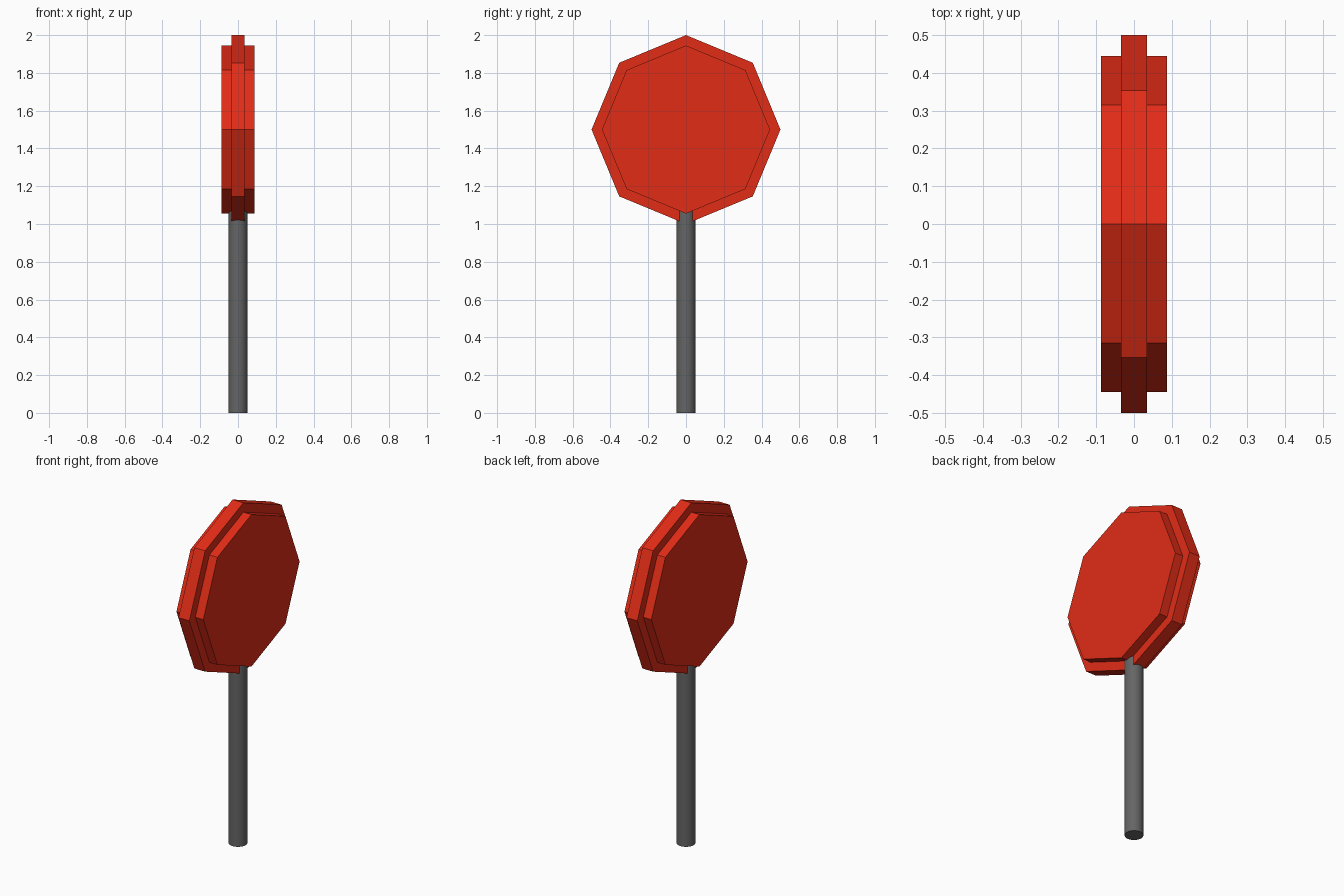
import bpy
from math import pi

if "Cube" in bpy.data.objects:
    bpy.data.objects.remove(bpy.data.objects["Cube"])


def material(name, color):
    mat = bpy.data.materials.new(name)
    mat.diffuse_color = color
    mat.use_nodes = True
    mat.node_tree.nodes["Principled BSDF"].inputs["Base Color"].default_value = mat.diffuse_color
    return mat


RED = material("sign_red", (0.75, 0.025, 0.008, 1))
DARK_GREY = material("pole_grey", (0.13, 0.13, 0.13, 1))


def cylinder(name, sides, radius, depth, location, mat, rotation=(0, 0, 0)):
    bpy.ops.mesh.primitive_cylinder_add(vertices=sides, radius=radius, depth=depth,
                                        location=location, rotation=rotation)
    obj = bpy.context.object
    obj.name = name
    obj.data.materials.append(mat)
    bpy.ops.object.transform_apply(location=False, rotation=True, scale=True)
    return obj


def octagon(name, radius, x0, x1):
    # eight-sided plate facing x, with a corner pointing straight up
    return cylinder(name, 8, radius, x1 - x0, ((x0 + x1) / 2, 0, 1.5), RED, (0, pi / 2, 0))


# Round pole, ending hidden inside the sign
cylinder("pole", 32, 0.05, 1.2, (0, 0, 0.6), DARK_GREY)
bpy.ops.object.shade_smooth_by_angle()

# Wide central plate with a smaller raised face on each side
octagon("sign_plate", 0.5, -0.035, 0.035)
octagon("raised_face_right", 0.445, 0.035, 0.087)
octagon("raised_face_left", 0.445, -0.087, -0.035)
